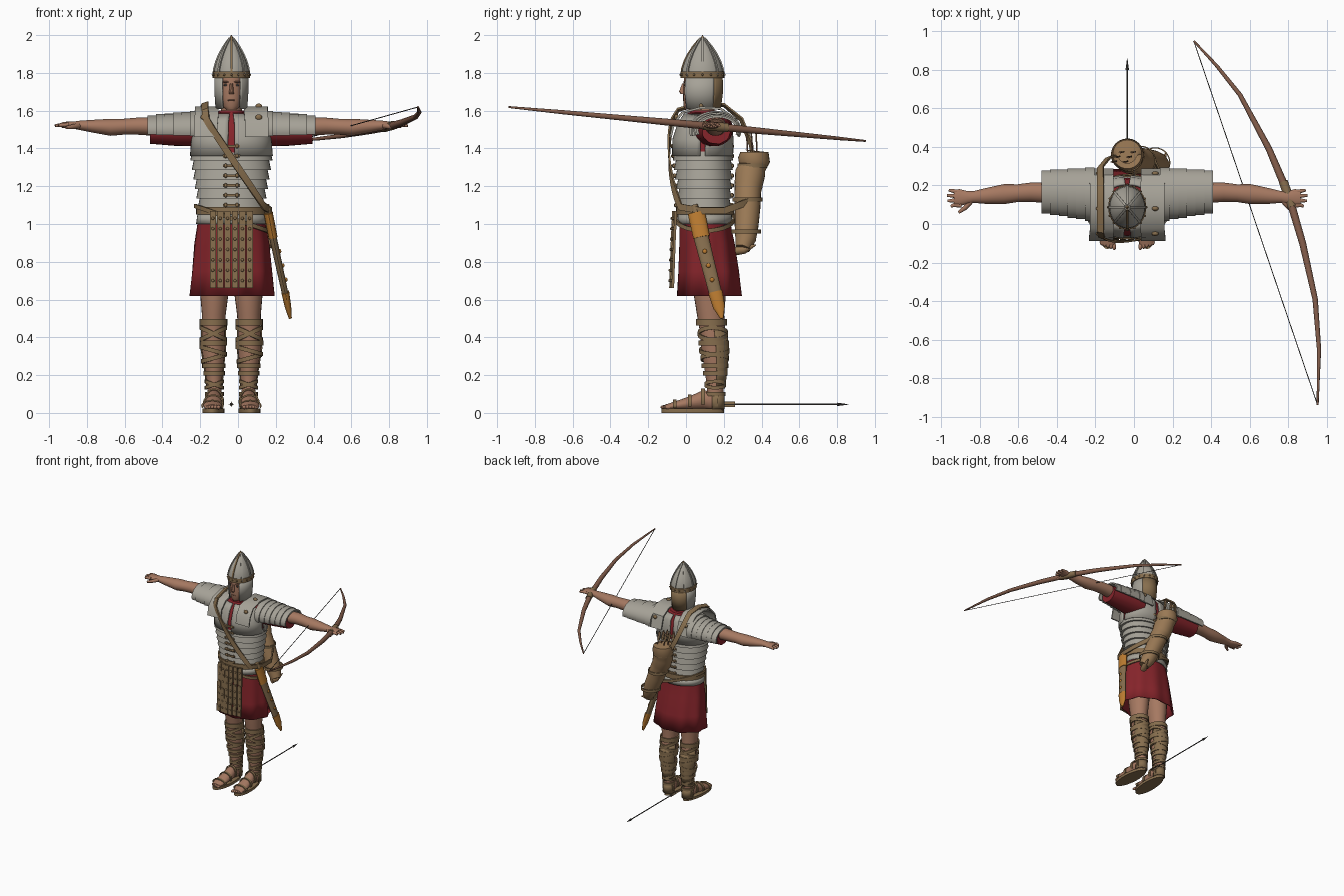
import bpy, bmesh, math
from mathutils import Vector as V

if "Cube" in bpy.data.objects:
    bpy.data.objects.remove(bpy.data.objects["Cube"])

CX, CY = -0.035, 0.1
X, Y, Z = V((1, 0, 0)), V((0, 1, 0)), V((0, 0, 1))


def material(name, *rgb):
    m = bpy.data.materials.new(name)
    m.use_nodes = True
    m.diffuse_color = (*rgb, 1)
    m.node_tree.nodes["Principled BSDF"].inputs["Base Color"].default_value = (*rgb, 1)
    return m


STEEL = material("steel", .38, .36, .31)
RED = material("red cloth", .24, .018, .024)
SKIN = material("skin", .38, .19, .12)
LEATHER = material("leather", .24, .155, .075)
ORANGE = material("orange brass", .5, .2, .03)
WOOD = material("bow wood", .23, .11, .07)
DARK = material("dark iron", .06, .055, .05)
HIDE = material("quiver hide", .32, .19, .09)


def finish(name, bm, mat, thick=0):
    bmesh.ops.recalc_face_normals(bm, faces=bm.faces)
    me = bpy.data.meshes.new(name)
    bm.to_mesh(me)
    bm.free()
    me.materials.append(mat)
    ob = bpy.data.objects.new(name, me)
    bpy.context.collection.objects.link(ob)
    if thick:
        mod = ob.modifiers.new("thickness", 'SOLIDIFY')
        mod.thickness = thick
    bpy.ops.object.select_all(action='DESELECT')
    ob.select_set(True)
    bpy.context.view_layer.objects.active = ob
    bpy.ops.object.shade_smooth_by_angle(angle=math.radians(38))
    return ob


def skin_rings(bm, rings, closed_ring, cap):
    for r0, r1 in zip(rings, rings[1:]):
        n = len(r0)
        for i in range(n if closed_ring else n - 1):
            j = (i + 1) % n
            bm.faces.new((r0[i], r0[j], r1[j], r1[i]))
    if cap:
        bm.faces.new(rings[0])
        bm.faces.new(rings[-1])


def sweep(name, rows, mat, ref=X, axis=None, n=24, arc=None, power=1, wave=0, thick=0, cap=True):
    """Elliptic sections (x, y, z, a, b) along a path; a lies along ref."""
    bm, rings = bmesh.new(), []
    pts = [V(r[:3]) for r in rows]
    for k, r in enumerate(rows):
        t = axis or (pts[min(k + 1, len(pts) - 1)] - pts[max(k - 1, 0)]).normalized()
        u = (ref - t * ref.dot(t)).normalized()
        v = t.cross(u)
        ring = []
        for i in range(n + (1 if arc else 0)):
            a = math.radians(arc[0] + (arc[1] - arc[0]) * i / n) if arc else math.tau * i / n
            c, s = math.cos(a), math.sin(a)
            c, s = math.copysign(abs(c) ** power, c), math.copysign(abs(s) ** power, s)
            f = 1 + wave * k / len(rows) * math.sin(9 * a + .5 * k)
            ring.append(bm.verts.new(pts[k] + u * c * f * r[3] + v * s * f * r[-1]))
        rings.append(ring)
    skin_rings(bm, rings, not arc, cap and not arc and not thick)
    return finish(name, bm, mat, thick)


def ribbon(name, pts, mat, width, thick, out, closed=False):
    """Flat strap along points; out gives the outward direction at a point."""
    bm, rings, pts = bmesh.new(), [], [V(p) for p in pts]
    m = len(pts)
    for k, p in enumerate(pts):
        t = pts[(k + 1) % m] - pts[k - 1] if closed else pts[min(k + 1, m - 1)] - pts[max(k - 1, 0)]
        o = out(p).normalized()
        s = t.cross(o).normalized() * width / 2
        rings.append([bm.verts.new(q) for q in (p - s, p + s, p + s + o * thick, p - s + o * thick)])
    skin_rings(bm, rings + rings[:1] if closed else rings, True, not closed)
    return finish(name, bm, mat)


def loop(c, u, v, a0=0, a1=360, n=28):
    ang = [math.radians(a0 + (a1 - a0) * i / n) for i in range(n if a1 - a0 == 360 else n + 1)]
    return [V(c) + u * math.cos(a) + v * math.sin(a) for a in ang]


def ball(name, c, size, mat):
    bm = bmesh.new()
    bmesh.ops.create_uvsphere(bm, u_segments=16, v_segments=10, radius=1)
    for v in bm.verts:
        v.co = V(c) + V(a * b for a, b in zip(v.co, size))
    return finish(name, bm, mat)


def from_axis(x, y):
    return lambda p: V((p.x - x, p.y - y, 0))


# Torso armour: overlapping hoops, chest and back plates
hoops = []
for i in range(6):
    f, z = i / 5, 1.085 + i * .05
    for dz, grow in ((0, .01), (.05, 0)):
        hoops.append((CX, CY - .01 * f, z + dz, .168 + .04 * f + grow, .13 + .02 * f + grow))
sweep("torso_hoops", hoops, STEEL, axis=Z, n=40, power=.9)
chest = [(CX, .088, 1.36, .208, .15), (CX, .09, 1.45, .2, .15), (CX, .1, 1.54, .18, .13), (CX, .1, 1.59, .1, .09)]
sweep("chest_tunic", chest, RED, axis=Z, n=36)
plate = [(x, y, z, a + .012, b + .012) for x, y, z, a, b in chest[:3]] + [(CX, .1, 1.585, .12, .11)]
for side, a0 in (("left_breast", 273), ("right_breast", 183), ("left_back", 3), ("right_back", 93)):
    sweep(side + "_plate", plate, STEEL, axis=Z, arc=(a0, a0 + 84), n=16, power=.85, thick=.012)
for i in range(7):
    z = 1.1 + .052 * i
    for y in (CY - .152 - .003 * i, CY + .143):
        ribbon("clasp", [(CX - .045, y, z), (CX + .045, y, z)], LEATHER, .014, .008, lambda p: V((0, p.y - CY, 0)))
        for dx in (-.03, .03):
            ball("clasp_knob", (CX + dx, y, z), (.01, .012, .012), LEATHER)

# Skirt, belt and apron straps
sweep("skirt", [(CX, .1, 1.09, .168, .13), (CX, .1, 1.0, .18, .135), (CX, .11, .9, .197, .145),
                (CX, .12, .75, .21, .158), (CX, .125, .62, .222, .168)], RED, axis=Z, n=72, wave=.045, thick=.008)
sweep("lower_hoop", [(CX, CY, 1.0, .187, .147), (CX, CY, 1.05, .18, .142)], STEEL, axis=Z, n=40, thick=.01, cap=False)
ribbon("belt", loop((CX, CY, 1.07), X * .176, Y * .142), LEATHER, .042, .012, from_axis(CX, CY), True)
ribbon("sword_belt", [p + Z * -.35 * (p.x - CX) for p in loop((CX, CY, 1.03), X * .188, Y * .15)],
       LEATHER, .022, .01, from_axis(CX, CY), True)
for i in range(6):
    x = CX - .098 + i * .039
    lean = abs(i - 2.5) * .006
    path = [(x, -.062 + lean, 1.07), (x, -.07 + lean, .9), (x, -.078 + lean, .66)]
    ribbon("apron_strap", path, LEATHER, .033, .014, lambda p: -Y)
    for k in range(7):
        ball("apron_stud", (x, -.079 + lean - .002 * k, 1.03 - .055 * k), (.008, .006, .008), LEATHER)

# Neck, head and face
sweep("neck", [(CX, .1, 1.5, .06, .06), (CX, .09, 1.66, .053, .055)], SKIN, axis=Z)
sweep("red_collar", [(CX, .085, 1.5, .085, .115), (CX, .088, 1.56, .078, .088), (CX, .092, 1.6, .066, .068)], RED, axis=Z)
sweep("head", [(CX, .025, 1.605, .025, .028), (CX, .045, 1.625, .05, .058), (CX, .065, 1.67, .066, .08),
               (CX, .075, 1.73, .073, .09), (CX, .08, 1.82, .07, .085)], SKIN, axis=Z)
sweep("nose", [(CX, -.012, 1.745, .008, .008), (CX, -.022, 1.7, .012, .016), (CX, -.016, 1.688, .014, .012)], SKIN, axis=Z, n=10)
ball("mouth", (CX, -.011, 1.655), (.02, .006, .005), WOOD)
for s in (-1, 1):
    ball("eye", (CX + s * .029, -.003, 1.735), (.012, .007, .006), DARK)
    ball("brow", (CX + s * .03, -.006, 1.752), (.019, .008, .005), WOOD)

# Helmet: pointed bowl, ribs, studded rim, cheek and neck guards
HY = .087
bowl = [(1.78, 1), (1.82, .97), (1.86, .85), (1.9, .67), (1.94, .43), (1.97, .2), (1.985, .08)]
sweep("helmet_bowl", [(CX, HY, z, .093 * f, .11 * f) for z, f in bowl], STEEL, axis=Z, n=32)
sweep("helmet_finial", [(CX, HY, 1.965, .022, .022), (CX, HY, 1.98, .012, .012), (CX, HY, 2.0, .002, .002)], LEATHER, axis=Z, n=10)
for i in range(8):
    a = math.tau * i / 8
    c, s = math.cos(a), math.sin(a)
    ribbon("helmet_rib", [(CX + .093 * f * c, HY + .11 * f * s, z) for z, f in bowl],
           LEATHER if i == 6 else STEEL, .012, .007, lambda p: V((c, s, .4)))
rim = loop((CX, HY, 1.79), X * .093, Y * .11, n=32)
ribbon("helmet_rim", rim, LEATHER, .036, .006, from_axis(CX, HY), True)
for p in rim[::2]:
    ball("rim_stud", p + from_axis(CX, HY)(p) * .06, (.006, .006, .006), LEATHER)
guard = [(CX, HY, 1.785, .09, .107), (CX, .084, 1.7, .09, .112), (CX, .085, 1.61, .084, .1)]
for name, a0, a1, mat in (("left_cheek_guard", 304, 395, STEEL), ("right_cheek_guard", 145, 236, STEEL),
                          ("neck_guard", 35, 145, LEATHER)):
    sweep(name, guard, mat, axis=Z, arc=(a0, a1), n=16, thick=.008)

for s, side in ((-1, "right"), (1, "left")):
    def at(d, y, z, *r):
        return (CX + s * d, y, z, *r)

    # Sleeve, shoulder bands, arm and hand
    sweep(side + "_sleeve", [at(.12, .14, 1.5, .11, .09), at(.3, .155, 1.495, .09, .082), at(.43, .16, 1.49, .075, .066),
                             at(.43, .16, 1.49, .05, .05)], RED, ref=Y, axis=X, wave=.05)
    for i in range(6):
        f = i / 5
        ribbon(side + "_shoulder_band", loop(at(.195 + .045 * i, .155 + .012 * f, 1.495), Y * (.125 - .025 * f),
               Z * (.09 - .022 * f), -18, 198), STEEL, .05, .014 - .002 * (i % 2), lambda p: V((0, p.y - .16, p.z - 1.48)))
    arch = [at(.135, -.075, 1.46), at(.135, -.06, 1.53), at(.13, -.015, 1.585), at(.13, .08, 1.61),
            at(.13, .18, 1.605), at(.135, .245, 1.56), at(.135, .275, 1.46)]
    ribbon(side + "_shoulder_plate", arch, STEEL, .125, .012, lambda p: V((0, p.y - .1, p.z - 1.45)))
    for y, z in ((-.05, 1.565), (.08, 1.622), (.262, 1.545)):
        ball(side + "_plate_stud", at(.145, y, z), (.018, .012, .016), LEATHER)
    sweep(side + "_arm", [at(.38, .16, 1.515, .055, .05), at(.5, .165, 1.518, .05, .045), at(.57, .16, 1.515, .046, .042),
                          at(.64, .155, 1.512, .052, .045), at(.74, .145, 1.518, .04, .033), at(.8, .14, 1.522, .03, .025),
                          at(.83, .138, 1.523, .033, .02), at(.87, .137, 1.524, .044, .018),
                          at(.9, .137, 1.524, .04, .014)], SKIN, ref=Y, axis=X)
    for k in range(4):
        y = .17 - .024 * k
        tip = (.925, .935, .932, .915)[k]
        sweep(side + "_finger", [at(.86, y - .002, 1.526, .011), at(.9, y, 1.524, .011),
                                 at(tip, y + .006 - .004 * k, 1.52, .007)], SKIN, ref=Z, n=10)
    sweep(side + "_thumb", [at(.81, .12, 1.52, .015), at(.84, .085, 1.515, .013), at(.875, .06, 1.51, .008)], SKIN, ref=Z, n=10)

    # Leg, calf cover, wraps and sandal
    leg = [at(.09, .15, .05, .04, .045), at(.09, .155, .13, .037, .043), at(.092, .155, .22, .046, .055),
           at(.096, .15, .34, .062, .07), at(.095, .14, .44, .06, .068), at(.093, .13, .52, .063, .072),
           at(.09, .125, .65, .077, .088), at(.085, .125, .85, .08, .1)]
    sweep(side + "_leg", leg, SKIN, axis=Z)
    sweep(side + "_calf_cover", [(x, y + .003, z, a + .006, b + .006) for x, y, z, a, b in leg[1:5]],
          LEATHER, axis=Z, arc=(5, 175), n=16, thick=.006)

    def girth(z):
        for p, q in zip(leg, leg[1:]):
            if p[2] <= z <= q[2]:
                return [u + (v - u) * (z - p[2]) / (q[2] - p[2]) for u, v in zip(p, q)]

    for z, tilt, width in [(.1, 0, .02), (.15, .4, .018), (.15, -.4, .018), (.21, 0, .024), (.25, 0, .024), (.29, .3, .022),
                           (.33, -.3, .022), (.37, 0, .026), (.42, .5, .022), (.42, -.5, .022), (.48, 0, .034)]:
        x, y, _, a, b = girth(z)
        ring = [p + Z * tilt * (p.x - x) for p in loop((x, y, z), X * (a + .003), Y * (b + .003), n=20)]
        ribbon(side + "_leg_wrap", ring, LEATHER, width, .009, from_axis(x, y), True)
    sole = [at(.09, .14, z, .05, .06) for z in (0, .022)]
    bm, rings = bmesh.new(), []
    for z in (0, .022):
        rings.append([bm.verts.new((p.x + s * .012 * (.14 - p.y) / .27, p.y, z)) for p in
                      loop(at(.09, .035, 0), X * .057, Y * .165, n=28)])
        for v in rings[-1]:
            v.co.x += (v.co.x - CX - s * .095) * .25 * (.1 - v.co.y)
    skin_rings(bm, rings, True, True)
    finish(side + "_sole", bm, LEATHER)
    foot = [at(.1, -.11, .03, .035, .014), at(.1, -.06, .038, .05, .022), at(.096, .02, .052, .045, .036),
            at(.092, .09, .07, .04, .05), at(.09, .16, .06, .042, .05), at(.09, .195, .04, .025, .03)]
    sweep(side + "_foot", foot, SKIN, axis=Y)
    for k in range(5):
        ball(side + "_toe", at(.068 + .016 * k, -.117 + .006 * k, .03), (.011, .018, .011), SKIN)
    for x, y, z, a, b in foot[1:5]:
        ribbon(side + "_sandal_strap", loop((x, y, z), X * (a + .002), Z * (b + .002), -25, 205, 18), LEATHER, .02, .008,
               lambda p: V((p.x - x, 0, p.z - z)))
    sweep(side + "_heel_cup", [at(.09, .155, .02, .047, .05), at(.09, .155, .1, .044, .05)], LEATHER, axis=Z,
          arc=(-20, 200), n=14, thick=.006)

# Shoulder strap across the chest, over the shoulder and round to the quiver
front = []
for i in range(11):
    f = i / 10
    x, z = -.165 + .3 * f, 1.55 - .46 * f
    front.append((x, CY - .01 - (.185 - .025 * f) * math.sqrt(1 - ((x - CX) / .25) ** 2), z))
over = [(.1, .33, 1.12), (.17, .2, 1.07), (.17, .08, 1.07)] + front[::-1]
over += [(-.172, -.04, 1.6), (-.172, .08, 1.635), (-.172, .2, 1.625), (-.172, .29, 1.55), (-.13, .34, 1.42), (-.08, .35, 1.32)]
ribbon("shoulder_strap", over, LEATHER, .036, .01, lambda p: V((p.x - CX, p.y - CY, max(0, p.z - 1.5) * 3)))

# Quiver with folds and arrows
sweep("quiver", [(-.035, .36, 1.375, .05), (-.035, .362, 1.38, .075), (-.035, .36, 1.34, .085), (-.03, .35, 1.3, .072),
                 (-.02, .34, 1.27, .08), (0, .33, 1.2, .074), (.02, .327, 1.17, .07), (.055, .325, 1.08, .068),
                 (.1, .32, .98, .062), (.125, .315, .92, .055), (.15, .3, .87, .04)], HIDE, n=24)
sweep("quiver_tail", [(.13, .27, .86, .025), (.15, .31, .865, .022), (.165, .37, .89, .003)], HIDE, n=12)
for f in ((-.03, .352, 1.31), (.035, .326, 1.13), (.11, .318, .96)):
    ribbon("quiver_band", loop(f, X * .073, Y * .074), LEATHER, .022, .006, from_axis(f[0], f[1]), True)
for i in range(6):
    x, y = -.1 + .02 * i, .33 + .025 * (i % 3)
    sweep("quiver_arrow", [(x + .02, y, 1.3, .004), (x - .01, y - .01, 1.5, .004)], WOOD, n=8)
    ribbon("arrow_feather", [(x, y - .005, 1.42), (x - .01, y - .01, 1.49)], LEATHER, .022, .003, lambda p: Y)

# Sword in its scabbard at the left hip
for name, rows, mat in (
        ("sword_grip", [(.15, .045, 1.1, .018, .016), (.162, .055, 1.05, .02, .018)], LEATHER),
        ("scabbard_mouth", [(.16, .055, 1.06, .046, .024), (.185, .082, .93, .044, .024)], ORANGE),
        ("scabbard", [(.185, .08, .93, .04, .02), (.25, .157, .63, .034, .017)], LEATHER),
        ("scabbard_tip", [(.25, .155, .64, .038, .021), (.265, .175, .56, .032, .017), (.277, .19, .5, .008, .008)], ORANGE)):
    sweep(name, rows, mat, ref=Y, n=16)
for f in (.25, .5, .75):
    ball("scabbard_stud", (.205 + .065 * f, .08 + .077 * f, .93 - .3 * f), (.008, .012, .012), ORANGE)

# Bow, string and loose arrow
bow = [(.31, .95, .005), (.43, .82, .009), (.55, .67, .012), (.7, .39, .017), (.8, .155, .021), (.875, -.1, .018),
       (.94, -.39, .014), (.96, -.65, .011), (.953, -.94, .005)]
bow = [(x, y, 1.53 - .095 * y, r) for x, y, r in bow]
sweep("bow", bow, WOOD, ref=Z, n=12)
sweep("bow_grip", [(.775, .22, 1.51, .024), (.82, .09, 1.522, .024)], LEATHER, ref=Z, n=14)
sweep("bow_string", [(*bow[0][:3], .0025), (*bow[-1][:3], .0025)], DARK, ref=Z, n=6)
sweep("loose_arrow", [(CX, .17, .045, .004), (CX, .8, .045, .004)], DARK, n=8)
sweep("loose_arrow_head", [(CX, .8, .045, .009), (CX, .86, .045, .001)], DARK, n=8)
for d in (X, Z):
    ribbon("loose_arrow_feather", [(CX, .18, .045), (CX, .26, .045)], LEATHER, .028, .002, lambda p: d)
